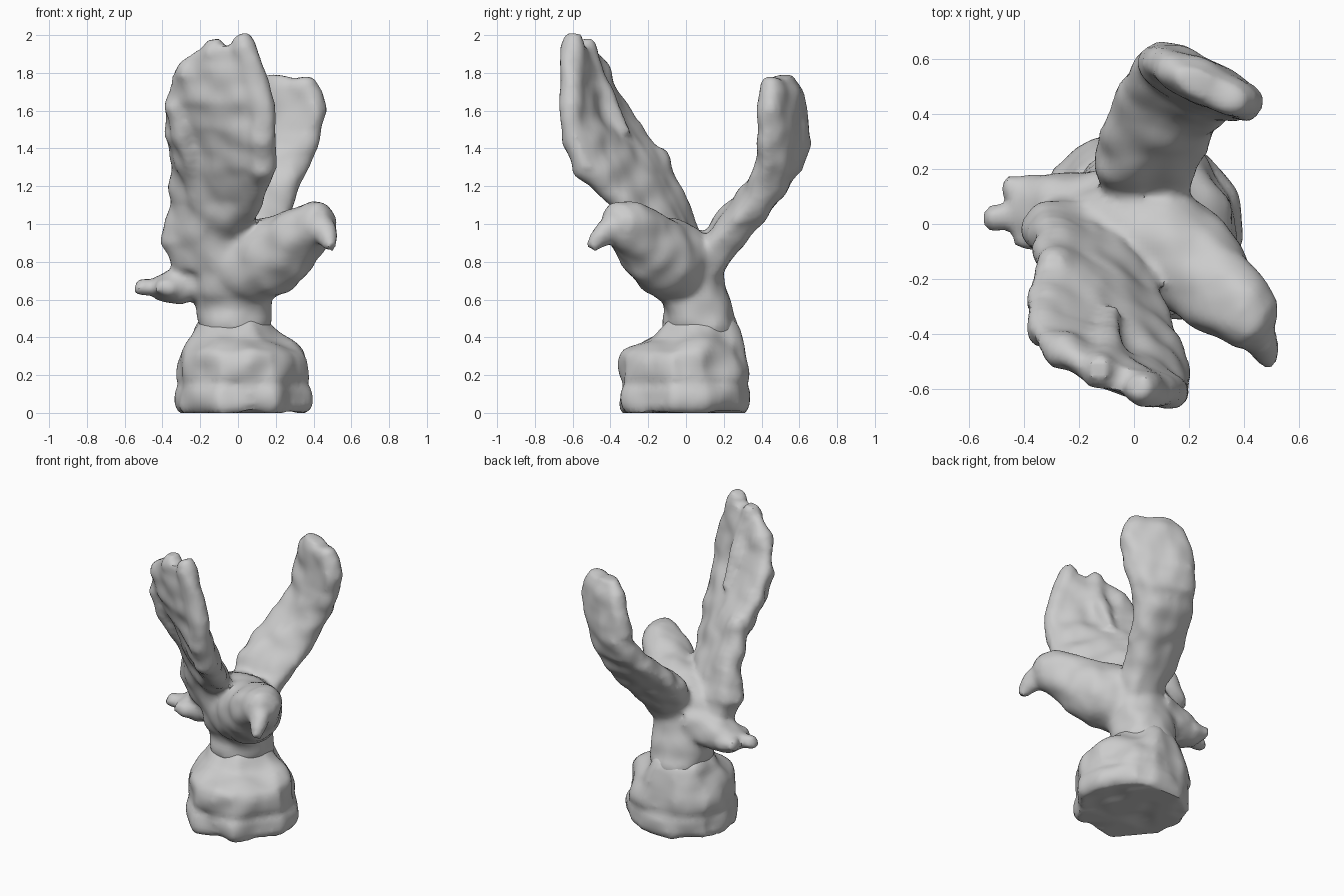
import bpy, bmesh, math
from mathutils import Vector, noise

if "Cube" in bpy.data.objects:
    bpy.data.objects.remove(bpy.data.objects["Cube"])


def loft(bm, rings):
    """Skin a list of equal point rings and cap both ends."""
    rows = [[bm.verts.new(p) for p in r] for r in rings]
    n = len(rows[0])
    faces = [bm.faces.new(rows[0]), bm.faces.new(rows[-1][::-1])]
    for a, b in zip(rows, rows[1:]):
        for i in range(n):
            j = (i + 1) % n
            faces.append(bm.faces.new((a[i], b[i], b[j], a[j])))
    bmesh.ops.recalc_face_normals(bm, faces=faces)


def oval(c, u, v, power=1.0, n=24):
    """Oval ring about c with half axes u and v; power < 1 is boxier."""
    c, u, v = Vector(c), Vector(u), Vector(v)
    f = lambda s: math.copysign(abs(s) ** power, s)
    angles = [2 * math.pi * i / n for i in range(n)]
    return [c + u * f(math.cos(t)) + v * f(math.sin(t)) for t in angles]


def plate(bm, sections):
    """Wing from chords: leading point, trailing point, thickness."""
    rings = []
    for a, b, t in sections:
        a, b = Vector(a), Vector(b)
        d = b - a
        side = Vector((-d.y, d.x, 0)).normalized()
        rings.append(oval((a + b) / 2, d / 2, side * t / 2, 0.75))
    loft(bm, rings)


def tube(bm, pts):
    """Round strand through points (x, y, z, radius)."""
    rings = []
    for i, p in enumerate(pts):
        a, b = Vector(pts[max(i - 1, 0)][:3]), Vector(pts[min(i + 1, len(pts) - 1)][:3])
        d = (b - a).normalized()
        u = d.cross(Vector((0.3, 0.9, 0.1))).normalized()
        rings.append(oval(p[:3], u * p[3], d.cross(u) * p[3], n=12))
    loft(bm, rings)


def finish(bm, name, voxel, rough, scale, smooth):
    """Fuse the shells, soften them and add hand-carved lumps."""
    me = bpy.data.meshes.new(name)
    bm.to_mesh(me)
    bm.free()
    ob = bpy.data.objects.new(name, me)
    bpy.context.collection.objects.link(ob)
    m = ob.modifiers.new("fuse", 'REMESH')
    m.mode, m.voxel_size = 'VOXEL', voxel
    m = ob.modifiers.new("soften", 'SMOOTH')
    m.factor, m.iterations = 0.5, smooth
    bpy.ops.object.select_all(action='DESELECT')
    ob.select_set(True)
    bpy.context.view_layer.objects.active = ob
    bpy.ops.object.convert(target='MESH')
    normals = [v.normal.copy() for v in ob.data.vertices]
    for v, n in zip(ob.data.vertices, normals):
        v.co += n * rough * noise.noise(v.co * scale)
        v.co.z = max(v.co.z, 0.0)
    bpy.ops.object.shade_smooth_by_angle(angle=math.radians(40))


# rock base, flaring up into the legs
rock = bmesh.new()
outline = [(-.31, -.1), (-.22, -.22), (-.1, -.33), (.06, -.35), (.19, -.33), (.3, -.2),
           (.39, -.06), (.36, .1), (.22, .28), (.1, .34), (-.13, .32), (-.29, .2), (-.32, .05)]
loft(rock, [[Vector((x * s + dx, y * s + dy, z)) for x, y in outline] for z, s, dx, dy in
            [(0, .96, 0, 0), (.04, 1.02, 0, 0), (.11, 1.01, 0, 0), (.15, .96, 0, 0),
             (.2, 1.0, 0, 0), (.27, .99, 0, -.01), (.32, .94, 0, -.01), (.36, .82, -.01, .03),
             (.4, .68, -.02, .07), (.45, .6, -.035, .08), (.5, .5, -.035, .08)]])
finish(rock, "rock_base", 0.022, 0.03, 6, 4)

eagle = bmesh.new()

# legs rising out of the rock
loft(eagle, [oval(((x0 + x1) / 2, (y0 + y1) / 2, z), ((x1 - x0) / 2, 0, 0),
                  (0, (y1 - y0) / 2, 0), 0.9) for z, x0, x1, y0, y1 in
             [(.38, -.2, .15, -.1, .27), (.46, -.215, .175, -.12, .275),
              (.54, -.22, .175, -.12, .245), (.62, -.235, .18, -.15, .225),
              (.72, -.26, .2, -.17, .2), (.86, -.2, .16, -.12, .16)]])

# body and head
loft(eagle, [oval((x, y, z), (.62 * w, .78 * w, 0), (-.1 * h, .08 * h, h), 0.9)
             for x, y, z, w, h in
             [(-.28, .06, .72, .08, .08), (-.1, .05, .76, .17, .19), (.05, -.03, .79, .2, .22),
              (.2, -.14, .83, .19, .205), (.31, -.24, .91, .165, .18),
              (.40, -.32, .99, .135, .135),
              (.46, -.37, 1.01, .11, .1), (.49, -.39, 1.02, .06, .05)]])

# beak
tube(eagle, [(.43, -.36, .99, .08), (.46, -.43, .95, .06), (.485, -.475, .91, .045),
             (.5, -.505, .875, .03)])

# tail with three feather ends
loft(eagle, [oval((x, .06, z), (0, w, 0), (0, 0, h), 0.8) for x, z, w, h in
             [(-.12, .74, .14, .12), (-.3, .68, .12, .105), (-.4, .665, .11, .08),
              (-.45, .66, .08, .055)]])
for y0, y1, tip in [(.11, .14, -.475), (.05, .02, -.54), (0, -.05, -.44)]:
    tube(eagle, [(-.28, y0, .68, .05), (-.38, y1, .66, .055), (tip, y1, .665, .04)])

# front wing
plate(eagle, [((.02, -.12, .72), (-.33, .04, .76), .2), ((.03, -.14, .9), (-.4, .02, .9), .24),
              ((.1, -.36, 1.1), (-.35, .0, 1.1), .2), ((.19, -.57, 1.3), (-.34, -.1, 1.3), .2),
              ((.19, -.62, 1.5), (-.38, -.24, 1.5), .17),
              ((.17, -.64, 1.65), (-.39, -.35, 1.65), .15),
              ((.14, -.63, 1.82), (-.33, -.43, 1.8), .13),
              ((.09, -.61, 1.95), (-.22, -.5, 1.93), .1)])

# front wing feathers: thick leading quill, then overlapping fingers
tube(eagle, [(.04, -.26, 1.05, .06), (.13, -.54, 1.3, .07), (.13, -.61, 1.55, .07),
             (.08, -.61, 1.8, .07), (.03, -.6, 1.93, .068), (.01, -.59, 2.0, .045)])
for x, y, z in [(-.13, -.53, 1.97), (-.26, -.47, 1.84), (-.33, -.39, 1.67),
                (-.32, -.28, 1.53), (-.29, -.15, 1.39)]:
    tube(eagle, [(x * .6, y * .55 - .03, z - .5, .04), (x * .85, y * .88 - .015, z - .2, .065),
                 (x, y, z - .04, .07), (x, y, z + .01, .045)])

# back wing: arm twisting into a paddle
plate(eagle, [((-.08, .08, .72), (.17, .08, .72), .2), ((-.12, .13, .88), (.2, .2, .88), .24),
              ((-.14, .23, 1.03), (.27, .34, 1.03), .24), ((-.09, .38, 1.17), (.31, .43, 1.17), .25),
              ((-.02, .55, 1.28), (.34, .42, 1.28), .23), ((.02, .62, 1.42), (.41, .42, 1.42), .19),
              ((.05, .61, 1.6), (.46, .42, 1.6), .17), ((.1, .58, 1.72), (.45, .42, 1.7), .15),
              ((.16, .55, 1.79), (.4, .43, 1.77), .1)])

# raised rim around the paddle's inner face
tube(eagle, [(.28, .43, 1.2, .04), (.34, .43, 1.32, .05), (.39, .43, 1.45, .05),
             (.41, .425, 1.6, .05), (.39, .43, 1.69, .05), (.29, .46, 1.73, .05),
             (.19, .51, 1.73, .05), (.11, .57, 1.64, .05), (.06, .6, 1.45, .05)])

finish(eagle, "eagle", 0.02, 0.018, 8, 4)
